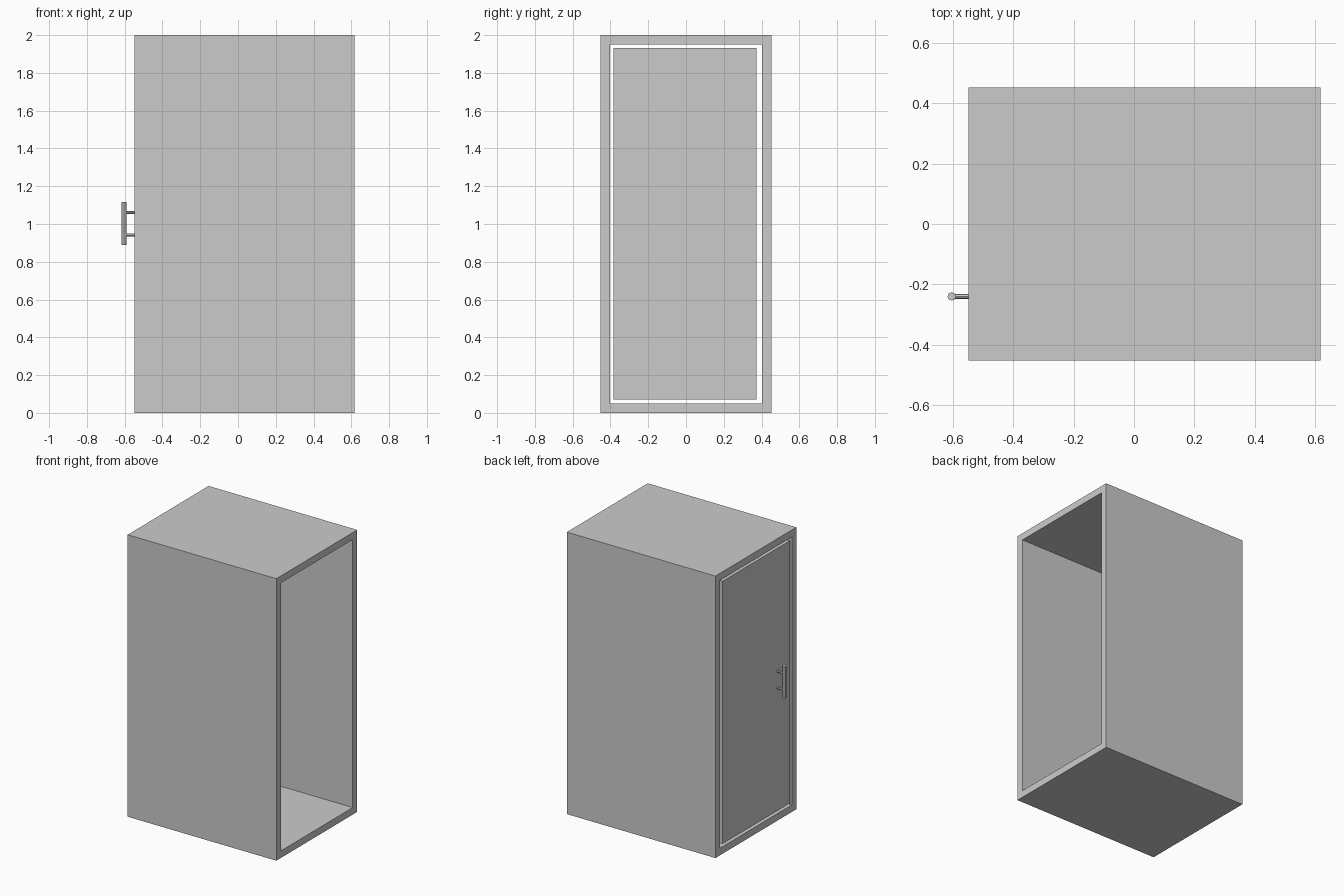
import bpy
import bmesh
from math import pi
from mathutils import Matrix, Vector

old = bpy.data.objects.get("Cube")
if old:
    bpy.data.objects.remove(old, do_unlink=True)

# Single plain grey
grey = bpy.data.materials.new("plain_grey")
grey.use_nodes = True
colour = (0.6, 0.6, 0.6, 1)
grey.diffuse_color = colour
grey.node_tree.nodes["Principled BSDF"].inputs["Base Color"].default_value = colour


def finish(name, bm):
    bmesh.ops.recalc_face_normals(bm, faces=bm.faces)
    mesh = bpy.data.meshes.new(name)
    bm.to_mesh(mesh)
    bm.free()
    mesh.materials.append(grey)
    obj = bpy.data.objects.new(name, mesh)
    bpy.context.collection.objects.link(obj)
    return obj


def box(name, low, high):
    low, high = Vector(low), Vector(high)
    bm = bmesh.new()
    bmesh.ops.create_cube(bm, size=1)
    bmesh.ops.scale(bm, vec=high - low, verts=bm.verts)
    bmesh.ops.translate(bm, vec=(low + high) / 2, verts=bm.verts)
    return finish(name, bm)


def rod(name, radius, length, centre, axis):
    bm = bmesh.new()
    turn = Matrix.Rotation(pi / 2, 4, "Y") if axis == "X" else Matrix()
    bmesh.ops.create_cone(bm, cap_ends=True, segments=8, radius1=radius, radius2=radius,
                          depth=length, matrix=Matrix.Translation(centre) @ turn)
    return finish(name, bm)


def rectangular_tube(name, x0, x1, half_width, height, wall):
    bm = bmesh.new()

    def loop(x, inset):
        w, top = half_width - inset, height - inset
        corners = [(-w, inset), (w, inset), (w, top), (-w, top)]
        return [bm.verts.new((x, y, z)) for y, z in corners]

    loops = [loop(x0, 0), loop(x1, 0), loop(x1, wall), loop(x0, wall)]
    for i, a in enumerate(loops):
        b = loops[(i + 1) % 4]
        for j in range(4):
            k = (j + 1) % 4
            bm.faces.new((a[j], a[k], b[k], b[j]))
    return finish(name, bm)


# Cabinet shell, open at both ends
door_x = -0.548
rectangular_tube("cabinet_shell", door_x, 0.618, 0.453, 2.0, 0.05)

# Door set flush inside one end, with a gap all round
box("door", (door_x, -0.385, 0.07), (door_x + 0.04, 0.372, 1.932))

# Pull handle on two posts
handle_y, bar_x = -0.24, -0.604
rod("handle_bar", 0.014, 0.228, (bar_x, handle_y, 1.002), "Z")
for label, z in (("lower", 0.943), ("upper", 1.061)):
    rod(label + "_handle_post", 0.008, door_x - bar_x,
        ((door_x + bar_x) / 2, handle_y, z), "X")
